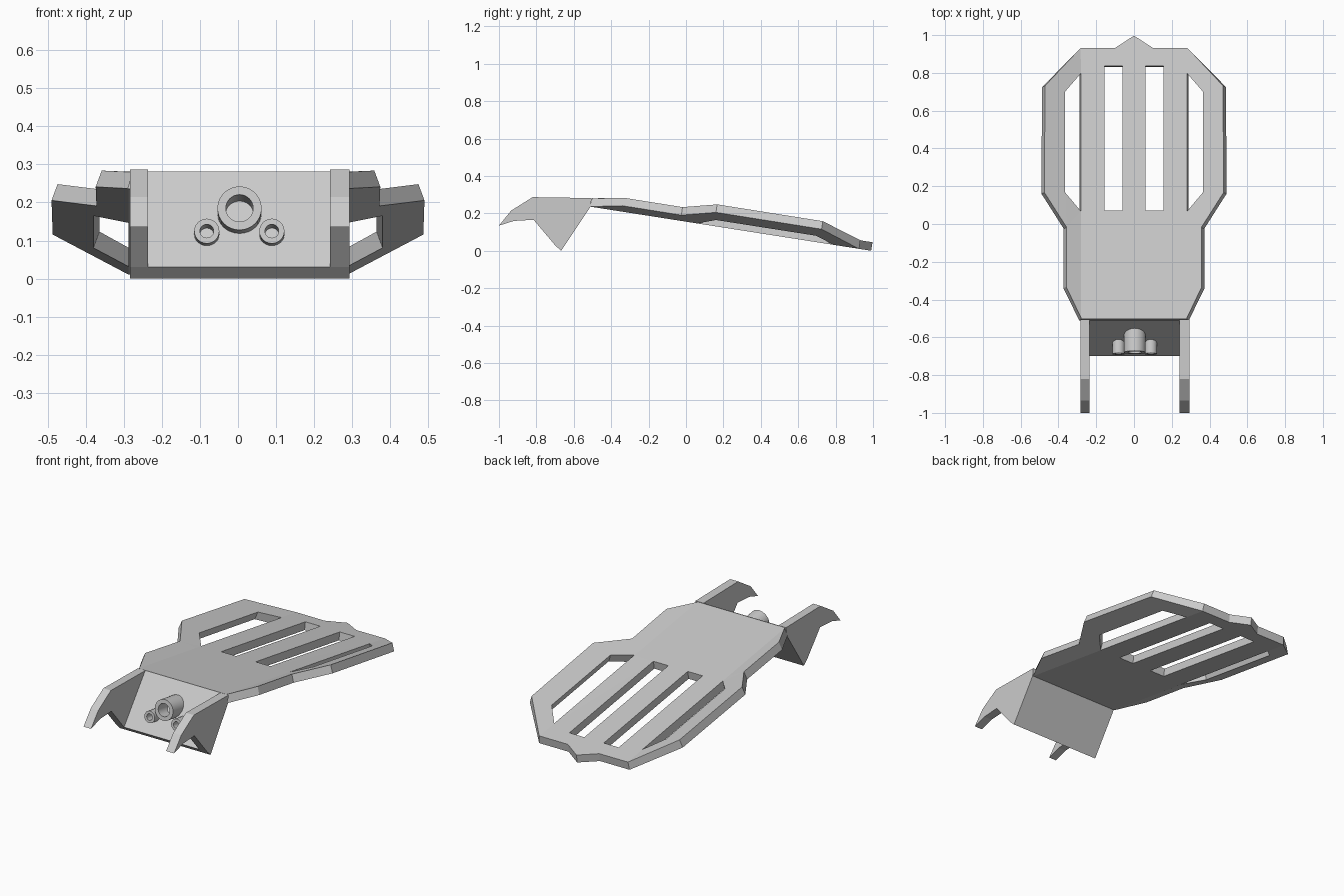
import bpy, bmesh, math
from mathutils import Vector

default = bpy.data.objects.get("Cube")
if default:
    bpy.data.objects.remove(default, do_unlink=True)

grey = bpy.data.materials.new("light grey")
grey.use_nodes = True
grey.diffuse_color = (0.6, 0.6, 0.6, 1)
grey.node_tree.nodes["Principled BSDF"].inputs["Base Color"].default_value = (0.6, 0.6, 0.6, 1)

FOLD = 0.288       # where the side flaps bend upwards
THICK = 0.046


def finish(name, bm):
    mesh = bpy.data.meshes.new(name)
    bm.to_mesh(mesh)
    bm.free()
    mesh.materials.append(grey)
    obj = bpy.data.objects.new(name, mesh)
    bpy.context.collection.objects.link(obj)
    return obj


def loop_edges(bm, points):
    verts = [bm.verts.new((x, y, 0)) for x, y in points]
    return [bm.edges.new((a, verts[i - 1])) for i, a in enumerate(verts)]


def prism(name, profile, x0, x1):
    """Extrude a (y, z) profile from x0 to x1."""
    bm = bmesh.new()
    face = bm.faces.new([bm.verts.new((x0, y, z)) for y, z in profile])
    out = bmesh.ops.extrude_face_region(bm, geom=[face])
    moved = [v for v in out["geom"] if isinstance(v, bmesh.types.BMVert)]
    bmesh.ops.translate(bm, verts=moved, vec=(x1 - x0, 0, 0))
    bmesh.ops.recalc_face_normals(bm, faces=bm.faces)
    return finish(name, bm)


# Slotted plate: flat outline with holes, folded along two lines
half = [(0.1, 0.925), (FOLD, 0.925), (0.487, 0.725), (0.49, 0.16),
        (0.372, -0.025), (0.374, -0.34), (0.29, -0.51)]
outline = [(0, 0.99)] + half + [(-x, y) for x, y in reversed(half)]
inner_slot = [(0.062, 0.065), (0.157, 0.065), (0.157, 0.83), (0.062, 0.83)]
outer_slot = [(FOLD, 0.06), (0.38, 0.16), (0.38, 0.695), (FOLD, 0.79)]

bm = bmesh.new()
edges = loop_edges(bm, outline)
for slot in (inner_slot, outer_slot):
    for side in (1, -1):
        edges += loop_edges(bm, [(side * x, y) for x, y in slot])
bmesh.ops.triangle_fill(bm, edges=edges, use_beauty=True, normal=(0, 0, 1))
for side in (1, -1):
    bmesh.ops.bisect_plane(bm, geom=bm.verts[:] + bm.edges[:] + bm.faces[:], dist=0.0005,
                           plane_co=(side * FOLD, 0, 0), plane_no=(1, 0, 0))
for v in bm.verts:
    v.co.z = 0.236 - 0.157 * (v.co.y + 0.51) + 0.37 * max(0, abs(v.co.x) - FOLD)
bm.normal_update()
for f in bm.faces:
    if f.normal.z < 0:
        f.normal_flip()
plate = finish("slotted_plate", bm)
solid = plate.modifiers.new("thickness", "SOLIDIFY")
solid.thickness = THICK
solid.offset = 1
solid.use_even_offset = True

# Sloping front panel
TOP, LOW = Vector((0, -0.508, 0.281)), Vector((0, -0.7, 0.03))
prism("front_panel", [TOP.yz, LOW.yz, (-0.668, 0.0), (-0.51, 0.236)], -0.237, 0.243)

# Two hooked arms
arm = [(-0.505, 0.282), (-0.82, 0.287), (-0.935, 0.215), (-1.0, 0.135), (-0.92, 0.16),
       (-0.815, 0.166), (-0.7, 0.03), (-0.668, 0.0), (-0.51, 0.236)]
prism("right_arm", arm, -0.284, -0.236)
prism("left_arm", arm, 0.242, 0.293)


def tube(name, centre, outer, inner, count):
    """Hollow tube whose back end lands on the sloping panel."""
    axis = Vector((0, 0.988, -0.155))
    up = Vector((0, 0.155, 0.988))
    slope = LOW - TOP
    normal = Vector((0, -slope.z, slope.y))
    bm = bmesh.new()
    rings = [[], [], [], []]
    for i in range(count):
        a = 2 * math.pi * i / count
        spoke = Vector((math.cos(a), 0, 0)) + up * math.sin(a)
        for k, r in enumerate((outer, inner)):
            p = Vector(centre) + spoke * r
            reach = (TOP - p).dot(normal) / axis.dot(normal)
            front, back = bm.verts.new(p), bm.verts.new(p + axis * (reach + 0.002))
            rings[1 + k].append(front)
            rings[3 * k].append(back)
    for a, b in zip(rings, rings[1:]):
        for i in range(count):
            bm.faces.new((a[i - 1], a[i], b[i], b[i - 1]))
    bmesh.ops.recalc_face_normals(bm, faces=bm.faces)
    obj = finish(name, bm)
    bpy.ops.object.select_all(action="DESELECT")
    obj.select_set(True)
    bpy.context.view_layer.objects.active = obj
    bpy.ops.object.shade_smooth_by_angle(angle=math.radians(35))


# Large tube with a small one on each side
tube("large_tube", (0.004, -0.68, 0.185), 0.058, 0.036, 32)
tube("right_small_tube", (-0.082, -0.688, 0.125), 0.033, 0.018, 24)
tube("left_small_tube", (0.089, -0.688, 0.125), 0.033, 0.018, 24)
